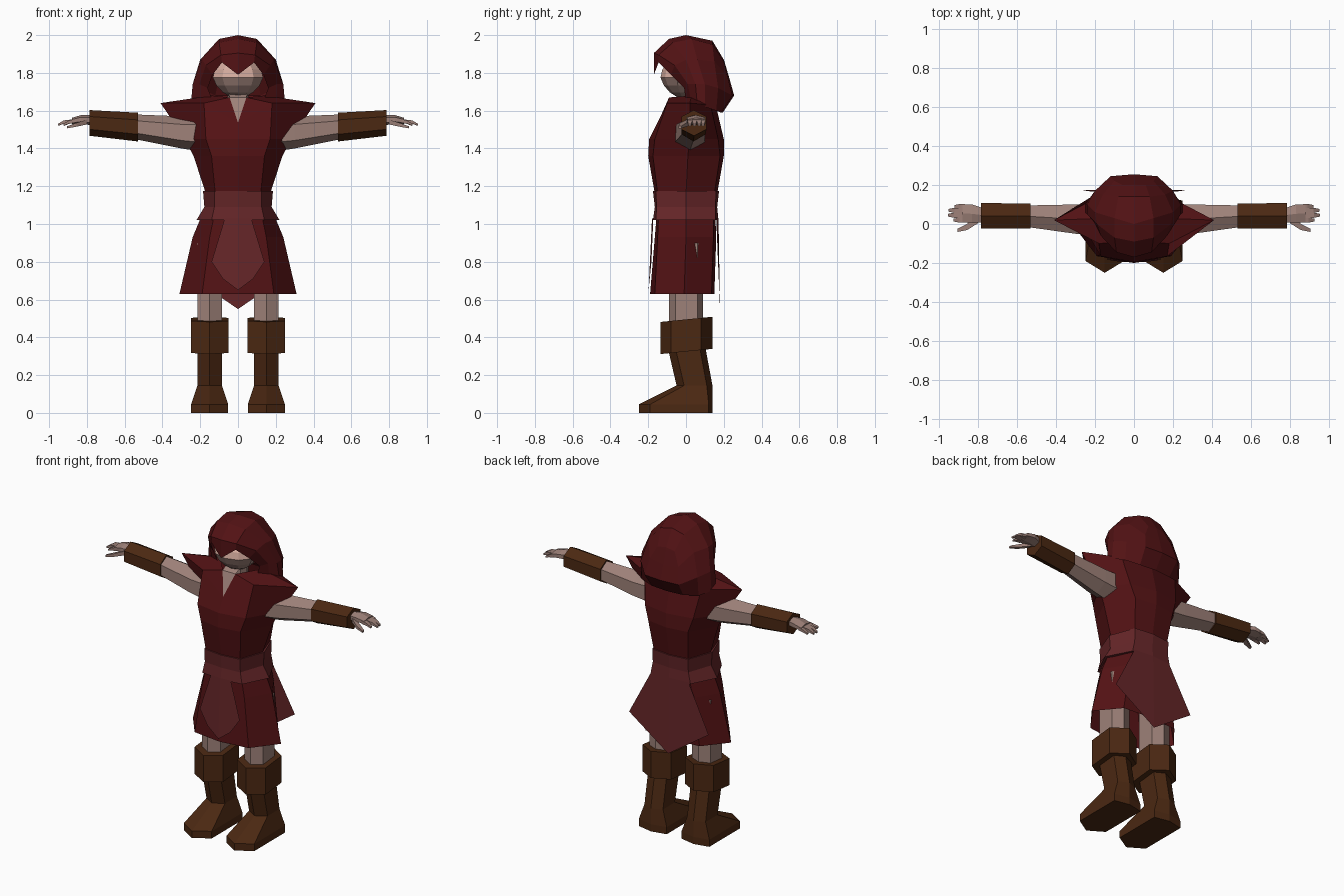
import bpy, bmesh, math

if "Cube" in bpy.data.objects:
    bpy.data.objects.remove(bpy.data.objects["Cube"])

def material(name, rgb):
    m = bpy.data.materials.new(name)
    m.diffuse_color = (*rgb, 1)
    m.use_nodes = True
    m.node_tree.nodes["Principled BSDF"].inputs["Base Color"].default_value = m.diffuse_color
    return m

RED = material("dark red cloth", (0.085, 0.006, 0.007))
SASH = material("faded red cloth", (0.13, 0.019, 0.021))
SKIN = material("skin", (0.34, 0.22, 0.19))
FACE = material("light skin", (0.68, 0.42, 0.35))
LEATHER = material("brown leather", (0.07, 0.021, 0.006))

def make(name, verts, faces, mat):
    me = bpy.data.meshes.new(name)
    me.from_pydata(verts, [], faces)
    bm = bmesh.new()
    bm.from_mesh(me)
    bmesh.ops.remove_doubles(bm, verts=bm.verts, dist=0.0005)
    bmesh.ops.recalc_face_normals(bm, faces=bm.faces)
    bm.to_mesh(me)
    bm.free()
    me.materials.append(mat)
    ob = bpy.data.objects.new(name, me)
    bpy.context.collection.objects.link(ob)
    return ob

def loft(name, rings, mat, closed=True, caps=True):
    """Skin a list of equal-length rings of points."""
    n = len(rings[0])
    verts = [p for r in rings for p in r]
    faces = []
    for i in range(len(rings) - 1):
        for j in range(n if closed else n - 1):
            k = (j + 1) % n
            faces.append((i*n + j, i*n + k, (i+1)*n + k, (i+1)*n + j))
    if closed and caps:
        faces += [tuple(range(n)), tuple(range((len(rings)-1)*n, len(rings)*n))]
    return make(name, verts, faces, mat)

def sym(half):
    """Right half, front centre to back centre, completed to a full ring."""
    return half + [(-x, y, z) for x, y, z in reversed(half[1:-1])]

def level(z, w, f, b, fx, fy, by, side_y=0.0):
    """Eight-sided body ring at one height."""
    return sym([(0, f, z), (fx, fy, z), (w, side_y, z), (fx, by, z), (0, b, z)])

# Tunic with flared pointed shoulders and V neck
loft("tunic", [
    level(1.16, .17, -.165, .165, .12, -.15, .15),
    level(1.36, .235, -.20, .20, .14, -.175, .18, .01),
    level(1.45, .28, -.195, .20, .17, -.165, .17, .02),
    sym([(0, -.15, 1.53), (.18, -.10, 1.64), (.41, .02, 1.64), (.2, .13, 1.63), (0, .16, 1.62)]),
    sym([(0, -.15, 1.535), (.045, -.09, 1.67), (.14, .03, 1.68), (.1, .12, 1.66), (0, .15, 1.64)]),
], RED, caps=False)

# Belt
loft("belt", [
    level(1.175, .165, -.16, .16, .11, -.145, .145),
    level(1.175, .185, -.175, .175, .125, -.16, .16),
    level(1.09, .178, -.165, .165, .125, -.155, .155),
    level(1.02, .22, -.175, .172, .14, -.16, .155),
    level(1.02, .19, -.15, .15, .12, -.14, .14),
], SASH, caps=False)

# Skirt, open underneath
loft("skirt", [
    level(1.05, .19, -.155, .155, .125, -.145, .145),
    level(.93, .24, -.165, .16, .15, -.15, .145),
    level(.63, .31, -.19, .15, .19, -.165, .135, -.01),
], RED, caps=False)

# Cloth panels hanging from the belt
make("front_panel", [(-.07, -.173, 1.03), (0, -.18, 1.03), (.07, -.173, 1.03),
     (.14, -.183, .80), (.08, -.192, .71), (0, -.198, .65), (-.08, -.192, .71),
     (-.14, -.183, .80)], [(0, 1, 5, 6, 7), (1, 2, 3, 4, 5)], SASH)
make("back_panel", [(-.13, .16, 1.03), (0, .172, 1.03), (.13, .16, 1.03),
     (.28, .172, .74), (0, .18, .55), (-.28, .172, .74)],
     [(0, 1, 4, 5), (1, 2, 3, 4)], SASH)

# Hood: arches running from the face opening to the back seam
arches = [
    [(0, -.17, 1.79), (.085, -.145, 1.855), (.135, -.08, 1.79), (.16, -.01, 1.72), (.13, 0, 1.64)],
    [(0, -.17, 1.905), (.09, -.145, 1.895), (.17, -.06, 1.84), (.205, .01, 1.74), (.20, .03, 1.63)],
    [(0, -.09, 1.98), (.10, -.07, 1.96), (.19, 0, 1.87), (.24, .05, 1.74), (.25, .06, 1.63)],
    [(0, 0, 2.0), (.10, .03, 1.98), (.20, .06, 1.87), (.24, .10, 1.74), (.25, .10, 1.62)],
    [(0, .14, 1.97), (.08, .14, 1.95), (.16, .15, 1.86), (.20, .17, 1.72), (.20, .16, 1.60)],
    [(0, .20, 1.87), (.06, .20, 1.86), (.10, .22, 1.78), (.12, .245, 1.68), (.11, .185, 1.59)],
    [(0, .20, 1.87), (0, .205, 1.855), (0, .23, 1.77), (0, .255, 1.68), (0, .195, 1.59)],
]
loft("hood", [[(-x, y, z) for x, y, z in reversed(a[1:])] + a for a in arches],
     RED, closed=False)

# Head, lighter across the upper face
bm = bmesh.new()
bmesh.ops.create_uvsphere(bm, u_segments=10, v_segments=8, radius=1)
for v in bm.verts:
    taper = 1 + .2 * min(v.co.z, 0)
    v.co = (v.co.x * .14 * taper, v.co.y * .125 * taper - .01, v.co.z * .11 + 1.775)
me = bpy.data.meshes.new("head")
for m in (SKIN, FACE):
    me.materials.append(m)
for f in bm.faces:
    f.material_index = int(f.calc_center_median().z > 1.77)
bm.to_mesh(me)
bm.free()
bpy.context.collection.objects.link(bpy.data.objects.new("head", me))

# Neck and the bare chest in the collar opening
loft("neck", [[(.055*math.cos(a*math.pi/4), .01 + .055*math.sin(a*math.pi/4), z)
               for a in range(8)] for z in (1.5, 1.72)], SKIN)
make("chest", [(-.045, -.09, 1.67), (.045, -.09, 1.67), (0, -.15, 1.533),
     (-.05, -.03, 1.70), (.05, -.03, 1.70)], [(0, 1, 2), (0, 1, 4, 3)], SKIN)

def arm_ring(x, y, z, ry, rz, s, n=6):
    """Upright ring around an arm running along x."""
    return [(s*x, y + ry*math.cos((i + .5)*2*math.pi/n) / math.cos(math.pi/n),
             z + rz*math.sin((i + .5)*2*math.pi/n)) for i in range(n)]

def boot_ring(cx, z, w, f, fs, b, bs, tilt=0.0):
    """Six-sided ring with a ridge at the front and back."""
    pts = [(0, f), (w, fs), (w, bs), (0, b), (-w, bs), (-w, fs)]
    return [(cx + x, y, z + tilt*y) for x, y in pts]

for s, side in ((1, "right"), (-1, "left")):
    # Arm and bracer
    loft(side + "_arm", [arm_ring(.20, .02, 1.48, .08, .095, s),
         arm_ring(.30, .025, 1.485, .075, .085, s),
         arm_ring(.55, .04, 1.515, .055, .065, s)], SKIN)
    loft(side + "_bracer", [arm_ring(.53, .04, 1.513, .064, .076, s),
         arm_ring(.785, .042, 1.535, .066, .068, s)], LEATHER)
    # Hand with fingers and thumb
    loft(side + "_palm", [arm_ring(.77, .045, 1.55, .035, .027, s),
         arm_ring(.83, .052, 1.553, .048, .024, s),
         arm_ring(.88, .055, 1.545, .046, .017, s)], SKIN)
    for i, (y, tip) in enumerate(((.02, .925), (.045, .953), (.07, .95), (.09, .92))):
        loft(f"{side}_finger_{i + 1}", [arm_ring(.865, y, 1.545, .013, .014, s, 4),
             arm_ring(tip - .03, y, 1.54, .013, .012, s, 4),
             arm_ring(tip, y, 1.525, .007, .007, s, 4)], SKIN)
    loft(side + "_thumb", [arm_ring(.80, .02, 1.54, .016, .018, s, 4),
         arm_ring(.855, -.015, 1.525, .016, .014, s, 4),
         arm_ring(.905, -.033, 1.512, .008, .008, s, 4)], SKIN)
    # Leg
    cx = s * .15
    loft(side + "_leg", [boot_ring(cx, z, .065, -.09, -.055, .09, .06) for z in (.42, .9)], SKIN)
    # Boot: folded cuff, shin and pointed foot
    loft(side + "_boot_cuff", [
        boot_ring(cx, .325, .085, -.10, -.06, .11, .07, .1),
        boot_ring(cx, .325, .10, -.135, -.08, .14, .08, .1),
        boot_ring(cx, .495, .10, -.135, -.08, .14, .08, .1),
        boot_ring(cx, .495, .075, -.10, -.06, .10, .07, .1)], LEATHER)
    loft(side + "_boot", [
        boot_ring(cx, 0, .098, -.25, -.19, .14, .12),
        boot_ring(cx, .045, .098, -.25, -.19, .14, .12),
        boot_ring(cx, .145, .065, -.05, -.01, .14, .11),
        boot_ring(cx, .36, .065, -.10, -.06, .10, .07)], LEATHER)
